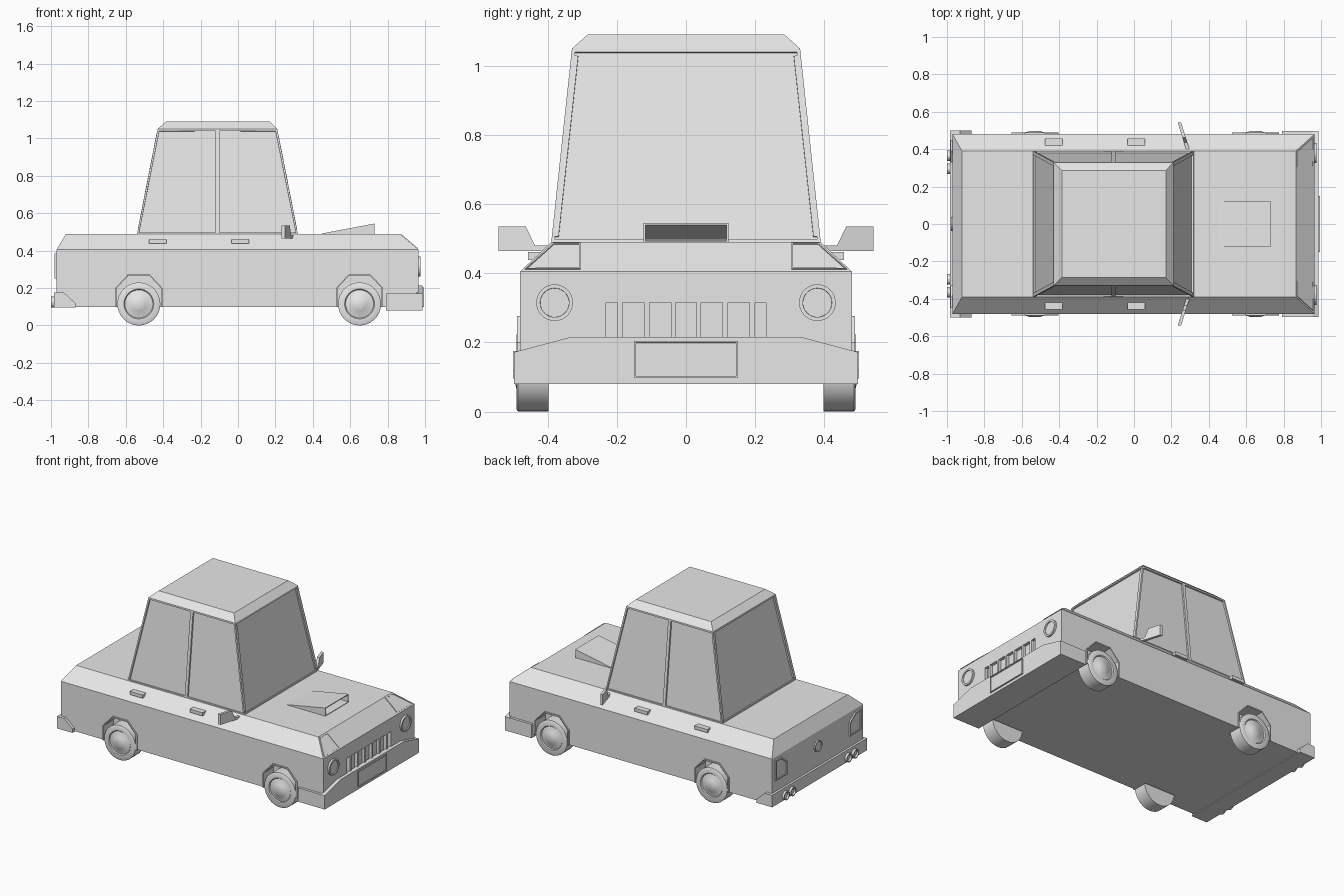
import bpy, bmesh
from math import cos, sin, pi
from mathutils import Vector

cube = bpy.data.objects.get("Cube")
if cube:
    bpy.data.objects.remove(cube, do_unlink=True)

grey = bpy.data.materials.new("plain grey")
grey.use_nodes = True
grey.diffuse_color = (0.8, 0.8, 0.8, 1)
grey.node_tree.nodes["Principled BSDF"].inputs["Base Color"].default_value = (0.8, 0.8, 0.8, 1)


def finish(name, bm):
    bmesh.ops.recalc_face_normals(bm, faces=bm.faces)
    mesh = bpy.data.meshes.new(name)
    bm.to_mesh(mesh)
    bm.free()
    mesh.materials.append(grey)
    ob = bpy.data.objects.new(name, mesh)
    bpy.context.collection.objects.link(ob)
    return ob


def add_loft(bm, rings):
    """Join closed rings of points with quads and cap both ends."""
    loops = [[bm.verts.new(p) for p in ring] for ring in rings]
    for a, b in zip(loops, loops[1:]):
        for i in range(len(a)):
            j = (i + 1) % len(a)
            bm.faces.new((a[i], a[j], b[j], b[i]))
    bm.faces.new(loops[0])
    bm.faces.new(loops[-1])


def loft(name, rings):
    bm = bmesh.new()
    add_loft(bm, rings)
    return finish(name, bm)


def along_x(pts, *xs):
    return [[(x, y, z) for y, z in pts] for x in xs]


def along_y(pts, *ys):
    return [[(x, y, z) for x, z in pts] for y in ys]


def rect(x0, x1, y0, y1):
    return [(x0, y0), (x1, y0), (x1, y1), (x0, y1)]


def circle(y, z, r, n=24):
    return [(y + r * cos(2 * pi * i / n), z + r * sin(2 * pi * i / n)) for i in range(n)]


def rim(ob, direction, width, depth, move=None):
    """Inset the faces looking along a direction, then push them in or out."""
    bm = bmesh.new()
    bm.from_mesh(ob.data)
    bm.normal_update()
    d = Vector(direction).normalized()
    faces = [f for f in bm.faces if f.normal.dot(d) > 0.9]
    bmesh.ops.inset_individual(bm, faces=faces, thickness=width)
    bmesh.ops.inset_individual(bm, faces=faces, thickness=0.0005, depth=depth)
    if move:
        for v in {v for f in faces for v in f.verts}:
            move(v)
    bm.to_mesh(ob.data)
    bm.free()


def layer(x0, x1, w, z):
    return [(x0, -w, z), (x1, -w, z), (x1, w, z), (x0, w, z)]


# Body with bevelled shoulders
body = loft("body", [layer(-0.97, 0.965, 0.48, 0.1),
                     layer(-0.97, 0.965, 0.48, 0.405),
                     layer(-0.92, 0.865, 0.39, 0.49)])


def arch(cx, grow=0.0):
    w, t = 0.118 + grow, 0.268 + grow
    half = [(w, 0.1), (w, 0.2), (0.055, t)]
    return [(cx + x, z) for x, z in half] + [(cx - x, z) for x, z in reversed(half)]


# Cut the wheel wells and grille slots
bm = bmesh.new()
wheel_xs = (-0.53, 0.65)
for cx in wheel_xs:
    well = [(x, z - 0.05 if z < 0.15 else z) for x, z in arch(cx)]
    for s in (1, -1):
        add_loft(bm, along_y(well, 0.385 * s, 0.52 * s))
slots = [(0.0, 0.031), (0.075, 0.031), (0.152, 0.031), (0.216, 0.016)]
for c, w in slots + [(-c, w) for c, w in slots[1:]]:
    add_loft(bm, along_x(rect(c - w, c + w, 0.19, 0.315), 0.945, 1.0))
cutter = finish("body_cutter", bm)
cutter.hide_render = True
cut = body.modifiers.new("openings", "BOOLEAN")
cut.operation = "DIFFERENCE"
cut.solver = "EXACT"
cut.object = cutter
bpy.context.view_layer.objects.active = body
bpy.ops.object.modifier_apply(modifier=cut.name)
bpy.data.objects.remove(cutter, do_unlink=True)


# Cabin with two recessed panes per side
def cabin_layer(x0, x1, w, z):
    m = -0.11
    return [(x0, -w, z), (m, -w, z), (x1, -w, z), (x1, w, z), (m, w, z), (x0, w, z)]


cabin = loft("cabin", [cabin_layer(-0.54, 0.32, 0.39, 0.488),
                       cabin_layer(-0.43, 0.21, 0.33, 1.05)])
for d in ((1, 0, 0.2), (-1, 0, 0.2), (0, 1, 0.1), (0, -1, 0.1)):
    rim(cabin, d, 0.014, -0.01)
loft("roof", [layer(-0.43, 0.21, 0.33, 1.05), layer(-0.385, 0.17, 0.285, 1.09)])

# Bonnet scoop with tapering intake
scoop = loft("bonnet_scoop", along_y([(0.45, 0.488), (0.73, 0.488), (0.73, 0.545), (0.45, 0.492)],
                                     -0.123, 0.123))


def taper(v):
    v.co.x = 0.52
    v.co.z = 0.499 + 0.05 * (v.co.z - 0.5)


rim(scoop, (1, 0, 0), 0.008, -0.03, taper)

# Bumpers
loft("front_bumper", along_x([(-0.497, 0.08), (0.497, 0.08), (0.497, 0.172), (0.335, 0.215),
                              (-0.335, 0.215), (-0.497, 0.172)], 0.955, 0.987))
for s, side in ((1, "left"), (-1, "right")):
    loft("front_bumper_end_" + side, along_y(rect(0.79, 0.96, 0.08, 0.172), 0.47 * s, 0.497 * s))
loft("front_bumper_underside", along_y(rect(0.79, 0.96, 0.08, 0.102), -0.48, 0.48))
loft("rear_bumper", along_y([(-0.985, 0.095), (-0.87, 0.095), (-0.87, 0.12), (-0.93, 0.175),
                             (-0.985, 0.175)], -0.5, 0.5))
plate = loft("number_plate", along_x(rect(-0.15, 0.15, 0.098, 0.204), 0.98, 0.995))
rim(plate, (1, 0, 0), 0.007, -0.005)

# Rear boss
boss = loft("rear_boss", along_x(circle(0, 0.31, 0.038), -0.96, -0.979))
rim(boss, (-1, 0, 0), 0.007, -0.005)

for s, side in ((1, "left"), (-1, "right")):
    # Lights
    lamp = loft("headlight_" + side, along_x(circle(0.38 * s, 0.315, 0.053, 32), 0.95, 0.977))
    rim(lamp, (1, 0, 0), 0.011, -0.006)
    corner = [(0.305, 0.411), (0.465, 0.411), (0.385, 0.486), (0.305, 0.486)]
    marker = loft("corner_light_" + side,
                  [[(0.965 - (z - 0.405) * 1.176 + o, y * s, z + o) for y, z in corner]
                   for o in (-0.01, 0.003)])
    rim(marker, (0.65, 0, 0.76), 0.006, -0.003)
    tail = [(0.33, 0.25), (0.45, 0.25), (0.45, 0.385), (0.39, 0.385), (0.33, 0.34)]
    tail_lamp = loft("tail_light_" + side, along_x([(y * s, z) for y, z in tail], -0.96, -0.98))
    rim(tail_lamp, (-1, 0, 0), 0.01, -0.006)

    # Twin exhausts
    for i, y in enumerate((0.295, 0.365)):
        pipe = loft(f"exhaust_{side}_{i}", along_x(circle(y * s, 0.125, 0.029), -0.97, -1.0))
        rim(pipe, (-1, 0, 0), 0.007, -0.012)

    # Door handles
    for name, x in (("rear", -0.43), ("front", 0.012)):
        loft(f"{name}_door_handle_{side}",
             along_y(rect(x - 0.047, x + 0.047, 0.439, 0.461), 0.42 * s, 0.457 * s))

    # Wing mirror, swept back toward its tip
    outline = [(0.41, 0.465), (0.543, 0.465), (0.543, 0.535), (0.463, 0.535),
               (0.437, 0.48), (0.395, 0.48)]
    loft("wing_mirror_" + side,
         [[(0.284 - (y - 0.41) * 0.31 + o, y * s, z) for y, z in outline] for o in (-0.009, 0.009)])

    # Wheels and arch lips
    for name, cx in zip(("rear", "front"), wheel_xs):
        profile = [(0.115, 0.397), (0.115, 0.486), (0.108, 0.49), (0.08, 0.49),
                   (0.075, 0.484), (0.035, 0.494), (0.03, 0.497)]
        wheel = loft(f"{name}_wheel_{side}",
                     [[(x, y * s, z) for x, z in circle(cx, 0.115, r, 32)] for r, y in profile])
        bpy.ops.object.select_all(action="DESELECT")
        wheel.select_set(True)
        bpy.context.view_layer.objects.active = wheel
        bpy.ops.object.shade_smooth_by_angle(angle=0.6)

        outer, inner = arch(cx, 0.008), arch(cx)
        loft(f"{name}_arch_lip_{side}",
             along_y(outer + inner[::-1], 0.475 * s, 0.489 * s))
